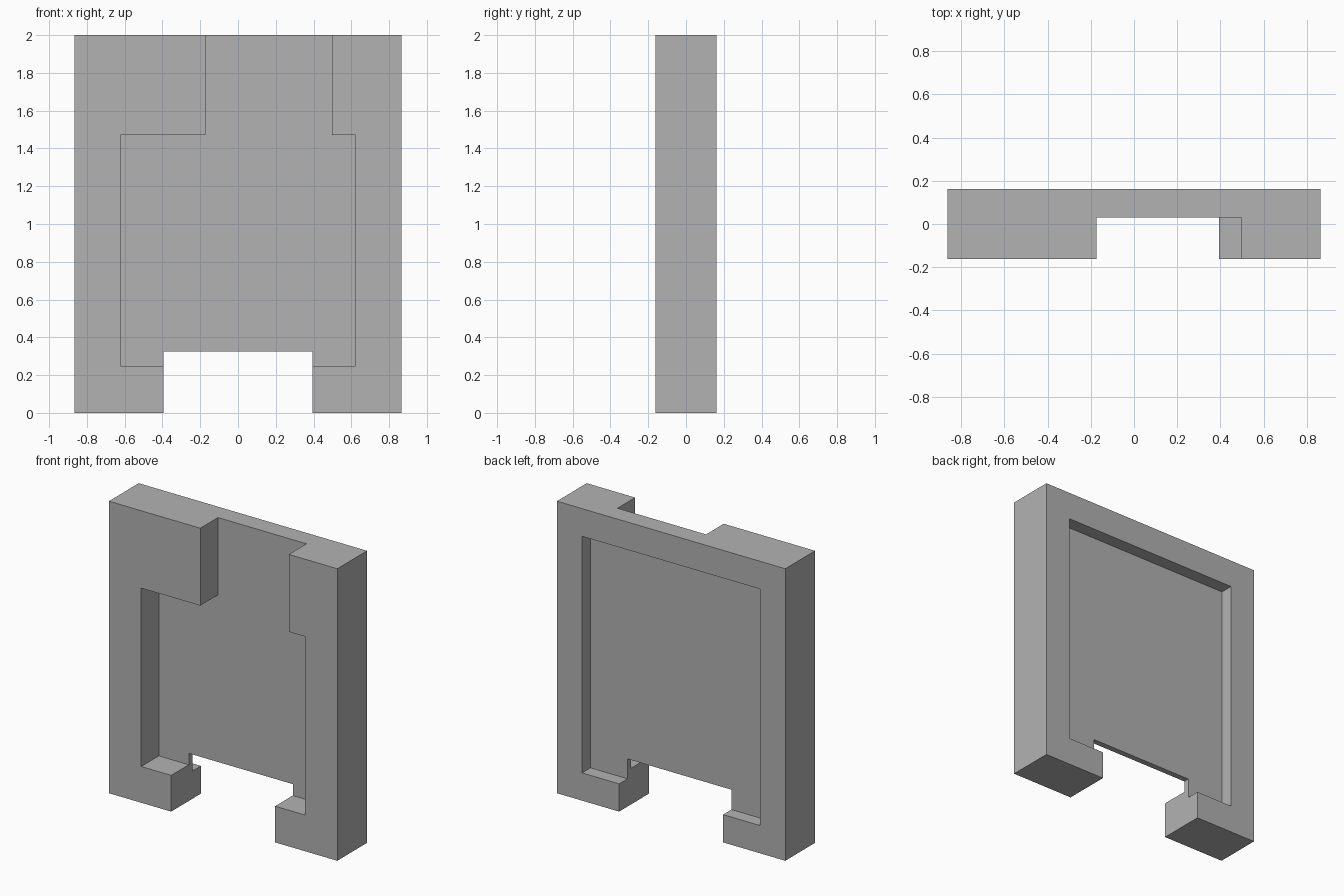
import bpy
import bmesh

default_cube = bpy.data.objects.get("Cube")
if default_cube:
    bpy.data.objects.remove(default_cube, do_unlink=True)

# Overall sizes
HALF_W, HEIGHT, HALF_D = 0.865, 2.0, 0.161
WEB_FRONT, WEB_BACK = 0.03, 0.07   # thin wall between the two pockets
OVER = 0.2                         # how far cutters reach past the body

grey = bpy.data.materials.new("plain grey")
grey.use_nodes = True
colour = (0.448, 0.448, 0.448, 1)
grey.diffuse_color = colour
grey.node_tree.nodes["Principled BSDF"].inputs["Base Color"].default_value = colour


def extruded(name, outline, y0, y1):
    """Solid made from an (x, z) outline pushed from y0 to y1."""
    bm = bmesh.new()
    face = bm.faces.new([bm.verts.new((x, y0, z)) for x, z in outline])
    moved = bmesh.ops.extrude_face_region(bm, geom=[face])["geom"]
    verts = [v for v in moved if isinstance(v, bmesh.types.BMVert)]
    bmesh.ops.translate(bm, verts=verts, vec=(0, y1 - y0, 0))
    bmesh.ops.recalc_face_normals(bm, faces=bm.faces)
    mesh = bpy.data.meshes.new(name)
    bm.to_mesh(mesh)
    bm.free()
    mesh.materials.append(grey)
    obj = bpy.data.objects.new(name, mesh)
    bpy.context.collection.objects.link(obj)
    return obj


def cut(target, cutter):
    """Subtract the cutter from the target, then discard it."""
    cutter.hide_render = True
    mod = target.modifiers.new(cutter.name, "BOOLEAN")
    mod.operation = "DIFFERENCE"
    mod.solver = "EXACT"
    mod.object = cutter
    bpy.context.view_layer.objects.active = target
    bpy.ops.object.modifier_apply(modifier=mod.name)
    bpy.data.objects.remove(cutter, do_unlink=True)


# Frame panel standing on two feet
foot_x, arch_z = 0.394, 0.326
frame = extruded("frame_panel", [
    (-HALF_W, 0), (-foot_x, 0), (-foot_x, arch_z), (foot_x, arch_z),
    (foot_x, 0), (HALF_W, 0), (HALF_W, HEIGHT), (-HALF_W, HEIGHT),
], -HALF_D, HALF_D)

# Deep front pocket with an off-centre slot open at the top
px, low, high = 0.621, 0.248, 1.47
slot_a, slot_b = -0.173, 0.498
cut(frame, extruded("front_pocket", [
    (-px, low), (px, low), (px, high), (slot_b, high), (slot_b, HEIGHT + OVER),
    (slot_a, HEIGHT + OVER), (slot_a, high), (-px, high),
], -HALF_D - OVER, WEB_FRONT))

# Shallow rectangular back pocket with an even border
rim = 0.19
bx = HALF_W - rim
cut(frame, extruded("back_pocket", [
    (-bx, rim), (bx, rim), (bx, HEIGHT - rim), (-bx, HEIGHT - rim),
], WEB_BACK, HALF_D + OVER))
